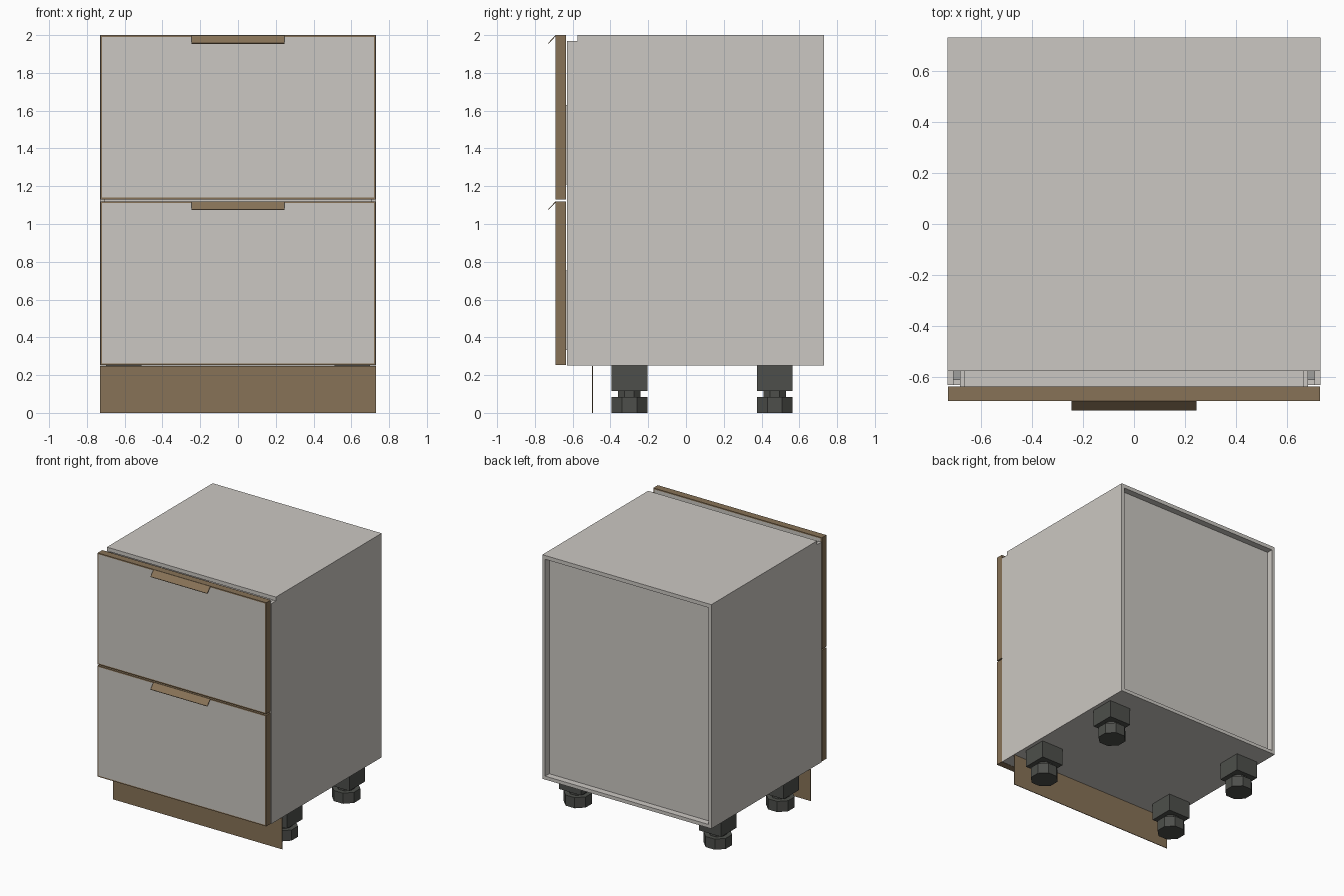
import bpy, bmesh, math

if "Cube" in bpy.data.objects:
    bpy.data.objects.remove(bpy.data.objects["Cube"])


def material(name, rgb):
    m = bpy.data.materials.new(name)
    m.diffuse_color = (*rgb, 1)
    m.use_nodes = True
    m.node_tree.nodes["Principled BSDF"].inputs["Base Color"].default_value = m.diffuse_color
    return m


GREY = material("warm_grey_board", (0.60, 0.575, 0.54))
BROWN = material("brown_trim", (0.245, 0.17, 0.095))
DARK = material("dark_plastic", (0.075, 0.078, 0.07))
STEEL = material("runner_metal", (0.35, 0.35, 0.34))


def finish(name, bm, *mats):
    bmesh.ops.recalc_face_normals(bm, faces=bm.faces)
    me = bpy.data.meshes.new(name)
    bm.to_mesh(me)
    bm.free()
    for m in mats:
        me.materials.append(m)
    ob = bpy.data.objects.new(name, me)
    bpy.context.collection.objects.link(ob)
    return ob


def add_box(bm, x0, x1, y0, y1, z0, z1):
    vs = bmesh.ops.create_cube(bm, size=1)["verts"]
    for v in vs:
        v.co.x = x1 if v.co.x > 0 else x0
        v.co.y = y1 if v.co.y > 0 else y0
        v.co.z = z1 if v.co.z > 0 else z0


def box(name, mat, *dims):
    bm = bmesh.new()
    add_box(bm, *dims)
    return finish(name, bm, mat)


def add_octagon(bm, x, y, width, z0, z1):
    r = width / 2 / math.cos(math.pi / 8)
    ring = [bm.verts.new((x + r * math.cos(a), y + r * math.sin(a), z0))
            for a in [math.pi / 8 + i * math.pi / 4 for i in range(8)]]
    face = bm.faces.new(ring)
    top = bmesh.ops.extrude_face_region(bm, geom=[face])["geom"]
    for v in top:
        if isinstance(v, bmesh.types.BMVert):
            v.co.z = z1


# Carcass panels
W, T = 0.73, 0.025
for side, s in (("left", -1), ("right", 1)):
    xs = sorted((s * W, s * (W - T)))
    box(side + "_side_panel", GREY, *xs, -0.63, 0.73, 0.25, 1.97)
box("top_panel", GREY, -W, W, -0.575, 0.73, 1.97, 2.0)
box("bottom_panel", GREY, -W + T, W - T, -0.63, 0.73, 0.25, 0.277)
box("back_panel", GREY, -W + T, W - T, 0.66, 0.68, 0.277, 1.97)

# Drawers: edged front, bent pull, inner box and runners
for name, z0, z1 in (("lower", 0.253, 1.12), ("upper", 1.13, 2.0)):
    bm = bmesh.new()
    add_box(bm, -0.728, 0.728, -0.692, -0.636, z0, z1)
    bm.normal_update()
    broad = [f for f in bm.faces if abs(f.normal.y) > 0.9]
    bmesh.ops.inset_individual(bm, faces=broad, thickness=0.013)
    for f in broad:
        f.material_index = 1
    finish(name + "_drawer_front", bm, BROWN, GREY)

    bm = bmesh.new()
    profile = [(-0.692, z1 - 0.001), (-0.73, z1 - 0.042),
               (-0.728, z1 - 0.046), (-0.690, z1 - 0.006)]
    face = bm.faces.new([bm.verts.new((-0.245, y, z)) for y, z in profile])
    ext = bmesh.ops.extrude_face_region(bm, geom=[face])["geom"]
    for v in ext:
        if isinstance(v, bmesh.types.BMVert):
            v.co.x = 0.245
    finish(name + "_drawer_pull", bm, BROWN)

    bm = bmesh.new()
    b0, b1 = z0 + 0.08, z0 + 0.50
    add_box(bm, -0.66, 0.66, -0.636, 0.60, b0, b0 + 0.02)
    add_box(bm, -0.66, 0.66, 0.58, 0.60, b0 + 0.02, b1)
    for s in (-1, 1):
        xs = sorted((s * 0.66, s * 0.68))
        add_box(bm, *xs, -0.636, 0.60, b0, b1)
    finish(name + "_drawer_box", bm, GREY)

    bm = bmesh.new()
    for s in (-1, 1):
        xs = sorted((s * 0.68, s * 0.705))
        add_box(bm, *xs, -0.61, 0.55, b0 + 0.01, b0 + 0.06)
    finish(name + "_drawer_runners", bm, STEEL)

# Plinth board
box("plinth", BROWN, -W, W, -0.497, -0.492, 0.0, 0.249)

# Adjustable legs: square block, neck, octagonal foot
for row, y in (("front", -0.30), ("back", 0.47)):
    for side, x in (("left", -0.605), ("right", 0.605)):
        bm = bmesh.new()
        add_box(bm, x - 0.095, x + 0.095, y - 0.095, y + 0.095, 0.115, 0.25)
        add_octagon(bm, x, y, 0.12, 0.083, 0.115)
        add_octagon(bm, x, y, 0.19, 0.0, 0.083)
        finish(f"{row}_{side}_leg", bm, DARK)
